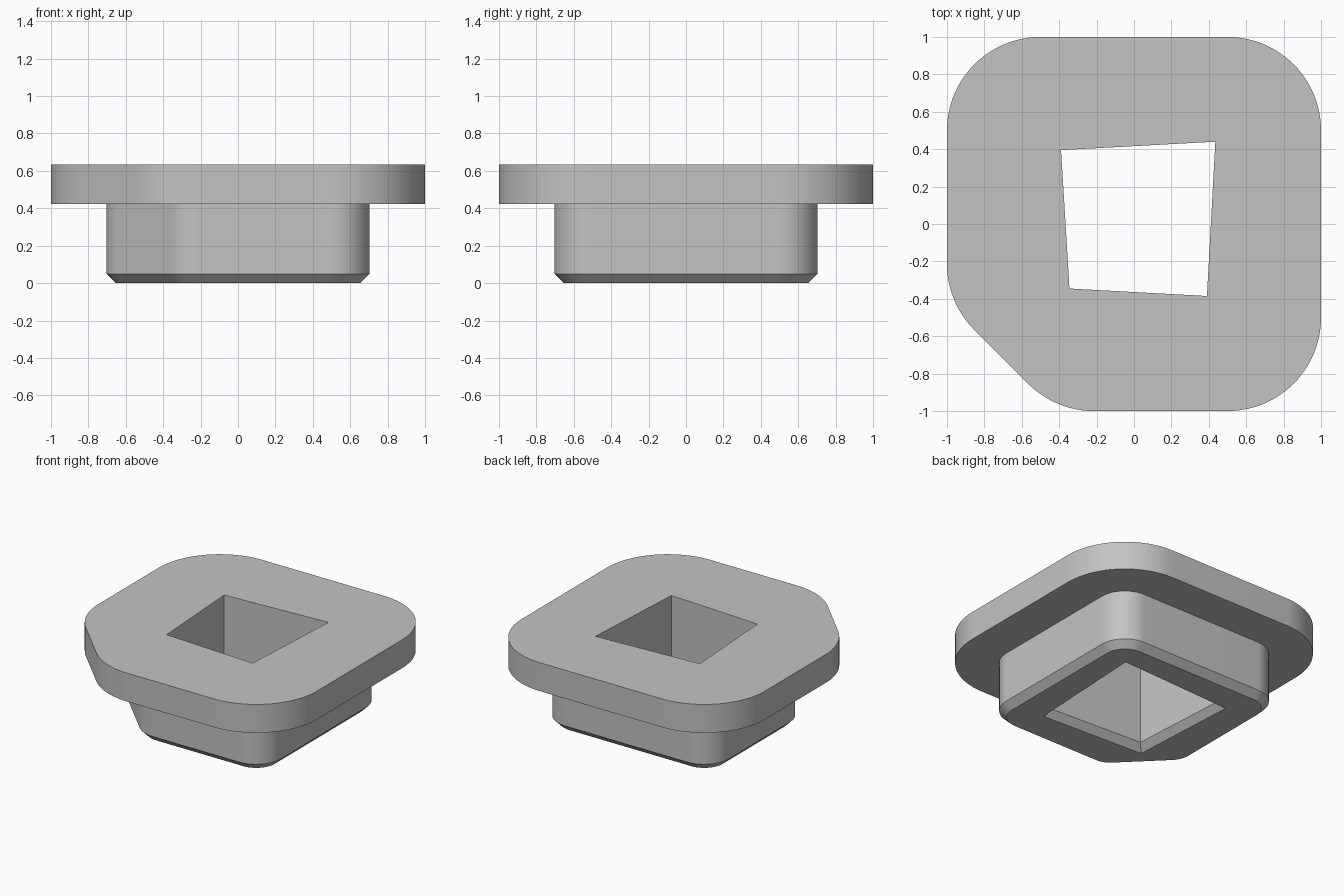
import bpy, bmesh
from math import cos, sin, radians, copysign

cube = bpy.data.objects.get("Cube")
if cube:
    bpy.data.objects.remove(cube, do_unlink=True)

# Heights and sizes
TOP, FLANGE, CHAMFER = 0.633, 0.422, 0.05
RADIUS, STEP, FLARE = 0.5, 0.297, 0.045
ARC_STEPS = 24

# Corner arcs of the outline: centre x, centre y, start angle, sweep
ARCS = [(0.5, 0.5, 0, 90), (-0.5, 0.5, 90, 90), (-0.5, -0.213, 180, 45),
        (-0.213, -0.5, 225, 45), (0.5, -0.5, 270, 90)]
HOLE = [(0.435, 0.44), (-0.39, 0.395), (-0.345, -0.345), (0.39, -0.385)]


def outline(inset):
    """Rounded square with one corner cut, moved inward by inset."""
    r = RADIUS - inset
    points = []
    for cx, cy, start, sweep in ARCS:
        n = ARC_STEPS * sweep // 90
        for i in range(n + 1):
            a = radians(start + sweep * i / n)
            points.append((cx + r * cos(a), cy + r * sin(a)))
    # the two arcs of each corner share no points, so every point is kept
    return points


def hole(flare):
    return [(x + copysign(flare, x), y + copysign(flare, y)) for x, y in HOLE]


def loft(bm, sections):
    """Skin a stack of (points, z) sections and return the end loops."""
    rings = [[bm.verts.new((x, y, z)) for x, y in pts] for pts, z in sections]
    for low, high in zip(rings, rings[1:]):
        for i in range(len(low)):
            j = (i + 1) % len(low)
            bm.faces.new((low[i], low[j], high[j], high[i]))
    return rings[0], rings[-1]


def loop_edges(bm, ring):
    return [bm.edges.get((a, b)) for a, b in zip(ring, ring[1:] + ring[:1])]


bm = bmesh.new()
# Outer skin: chamfered plug, step, wide flange
outer = loft(bm, [(outline(STEP + CHAMFER), 0), (outline(STEP), CHAMFER),
                  (outline(STEP), FLANGE), (outline(0), FLANGE),
                  (outline(0), TOP)])
# Through hole, flared at the bottom
inner = loft(bm, [(hole(FLARE), 0), (hole(0), CHAMFER), (hole(0), TOP)])
# Flat bottom and top around the hole
for out_ring, in_ring in zip(outer, inner):
    bmesh.ops.triangle_fill(bm, use_beauty=True, use_dissolve=False,
                            edges=loop_edges(bm, out_ring) + loop_edges(bm, in_ring))
bmesh.ops.recalc_face_normals(bm, faces=bm.faces[:])

mesh = bpy.data.meshes.new("flanged_plug")
bm.to_mesh(mesh)
bm.free()
plug = bpy.data.objects.new("flanged_plug", mesh)
bpy.context.collection.objects.link(plug)

# Plain grey
grey = bpy.data.materials.new("plain_grey")
grey.use_nodes = True
colour = (0.55, 0.55, 0.55, 1)
grey.diffuse_color = colour
grey.node_tree.nodes["Principled BSDF"].inputs["Base Color"].default_value = colour
mesh.materials.append(grey)

# Smooth rounded corners, crisp edges
bpy.ops.object.select_all(action="DESELECT")
plug.select_set(True)
bpy.context.view_layer.objects.active = plug
bpy.ops.object.shade_smooth_by_angle(angle=radians(30))
